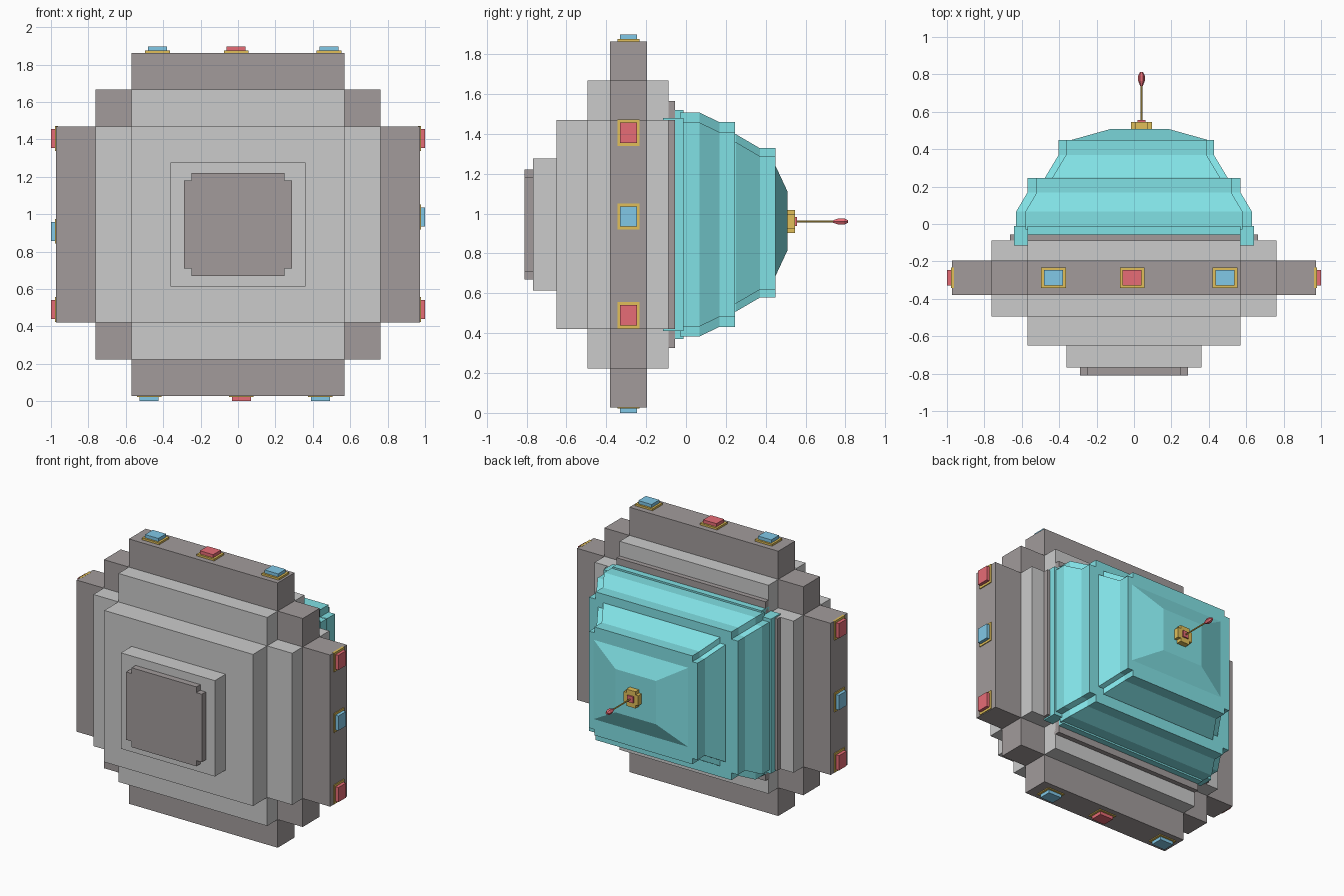
import bpy, bmesh, math

if "Cube" in bpy.data.objects:
    bpy.data.objects.remove(bpy.data.objects["Cube"])

CZ = 0.945  # height of the centre axis


def mat(name, rgb):
    m = bpy.data.materials.new(name)
    m.diffuse_color = (*rgb, 1)
    m.use_nodes = True
    m.node_tree.nodes["Principled BSDF"].inputs["Base Color"].default_value = m.diffuse_color
    return m


LIGHT = mat("light_grey", (0.55, 0.55, 0.55))
DARK = mat("dark_grey", (0.36, 0.33, 0.33))
TEAL = mat("teal", (0.22, 0.75, 0.78))
GOLD = mat("gold", (0.75, 0.52, 0.1))
RED = mat("red", (0.8, 0.15, 0.18))
BLUE = mat("blue", (0.22, 0.58, 0.8))


def stair(steps):
    """Outline of a stepped cross: steps are (half width, half height), widest first."""
    q = []
    for i, (x, z) in enumerate(steps):
        if i:
            q.append((x, steps[i - 1][1]))
        q.append((x, z))
    r = q[::-1]
    return (q + [(-x, z) for x, z in r] + [(-x, -z) for x, z in q]
            + [(x, -z) for x, z in r])


def loft(name, sections, material, cx=0.0, cz=CZ):
    """Skin matching outlines placed along y; sections are (y, outline)."""
    bm = bmesh.new()
    rings = [[bm.verts.new((cx + x, y, cz + z)) for x, z in pts] for y, pts in sections]
    n = len(rings[0])
    for a, b in zip(rings, rings[1:]):
        for i in range(n):
            j = (i + 1) % n
            bm.faces.new((a[i], a[j], b[j], b[i]))
    bm.faces.new(rings[0])
    bm.faces.new(rings[-1])
    bmesh.ops.recalc_face_normals(bm, faces=bm.faces)
    me = bpy.data.meshes.new(name)
    bm.to_mesh(me)
    bm.free()
    me.materials.append(material)
    ob = bpy.data.objects.new(name, me)
    bpy.context.collection.objects.link(ob)
    return ob


def slab(name, y0, y1, steps, material, cx=0.0, cz=CZ):
    return loft(name, [(y0, stair(steps)), (y1, stair(steps))], material, cx, cz)


def cross(a, c, t):
    """Cross outline with arms a x c and corners notched by t."""
    return stair([(a, c - t), (a - t, c)])


# stacked grey plates
slab("main_ring", -0.38, -0.195, [(0.972, 0.525), (0.762, 0.722), (0.57, 0.917)], DARK)
slab("inner_body", -0.495, -0.088, [(0.762, 0.525), (0.57, 0.722)], LIGHT)
slab("front_plate", -0.65, -0.40, [(0.57, 0.525)], LIGHT)
slab("front_step", -0.767, -0.64, [(0.36, 0.332)], LIGHT)
slab("front_cap", -0.81, -0.76, [(0.29, 0.235), (0.248, 0.275)], DARK)
slab("back_plate", -0.10, -0.055, [(0.662, 0.525), (0.57, 0.62)], DARK)

# stepped teal dome at the back
slab("dome_rim", -0.115, -0.012, [(0.642, 0.535), (0.57, 0.574)], TEAL)
loft("dome_lower", [(-0.03, cross(0.63, 0.562, 0.05)), (0.067, cross(0.63, 0.562, 0.05)),
                    (0.168, cross(0.57, 0.513, 0.05)), (0.247, cross(0.57, 0.513, 0.05))], TEAL)
loft("dome_upper", [(0.24, cross(0.487, 0.445, 0.04)), (0.25, cross(0.487, 0.445, 0.04)),
                    (0.37, cross(0.415, 0.375, 0.04)), (0.45, cross(0.415, 0.375, 0.04))],
     TEAL, 0.012, 0.953)
loft("dome_peak", [(0.445, stair([(0.38, 0.285)])), (0.508, stair([(0.155, 0.15)]))],
     TEAL, 0.03, 0.963)

# antenna
AX, AZ = 0.04, 0.96
slab("antenna_base", 0.505, 0.546, [(0.056, 0.035), (0.035, 0.058)], GOLD, AX, AZ)
slab("antenna_socket", 0.54, 0.556, [(0.022, 0.022)], RED, AX, AZ)


def hexagon(r):
    return [(r * math.cos(i * math.pi / 3), r * math.sin(i * math.pi / 3)) for i in range(6)]


loft("antenna_rod", [(0.55, hexagon(0.005)), (0.76, hexagon(0.005))], GOLD, AX, AZ)
loft("antenna_tip", [(y, hexagon(r)) for y, r in
                     ((0.738, 0.007), (0.765, 0.018), (0.793, 0.018), (0.812, 0.008))],
     RED, AX, AZ)

# lights in gold frames on the four edges
LY = -0.288


def lamp(side, i, x, z, colour):
    horizontal = side in ("left", "right")
    for part, half, long, depth, m in (("frame", 0.055, 0.066, 0.008, GOLD),
                                       ("lamp", 0.042, 0.051, 0.03, colour)):
        h = (depth, long) if horizontal else (long, depth)
        slab(f"{side}_{part}_{i}", LY - half, LY + half, [h], m, x, z)


top = [(-0.43, BLUE), (-0.01, RED), (0.487, BLUE)]
bottom = [(-0.475, BLUE), (0.018, RED), (0.44, BLUE)]
right = [(0.49, RED), (0.985, BLUE), (1.405, RED)]
left = [(0.49, RED), (0.908, BLUE), (1.405, RED)]
for i in range(3):
    lamp("top", i, top[i][0], 1.867, top[i][1])
    lamp("bottom", i, bottom[i][0], 0.03, bottom[i][1])
    lamp("right", i, 0.97, right[i][0], right[i][1])
    lamp("left", i, -0.97, left[i][0], left[i][1])
